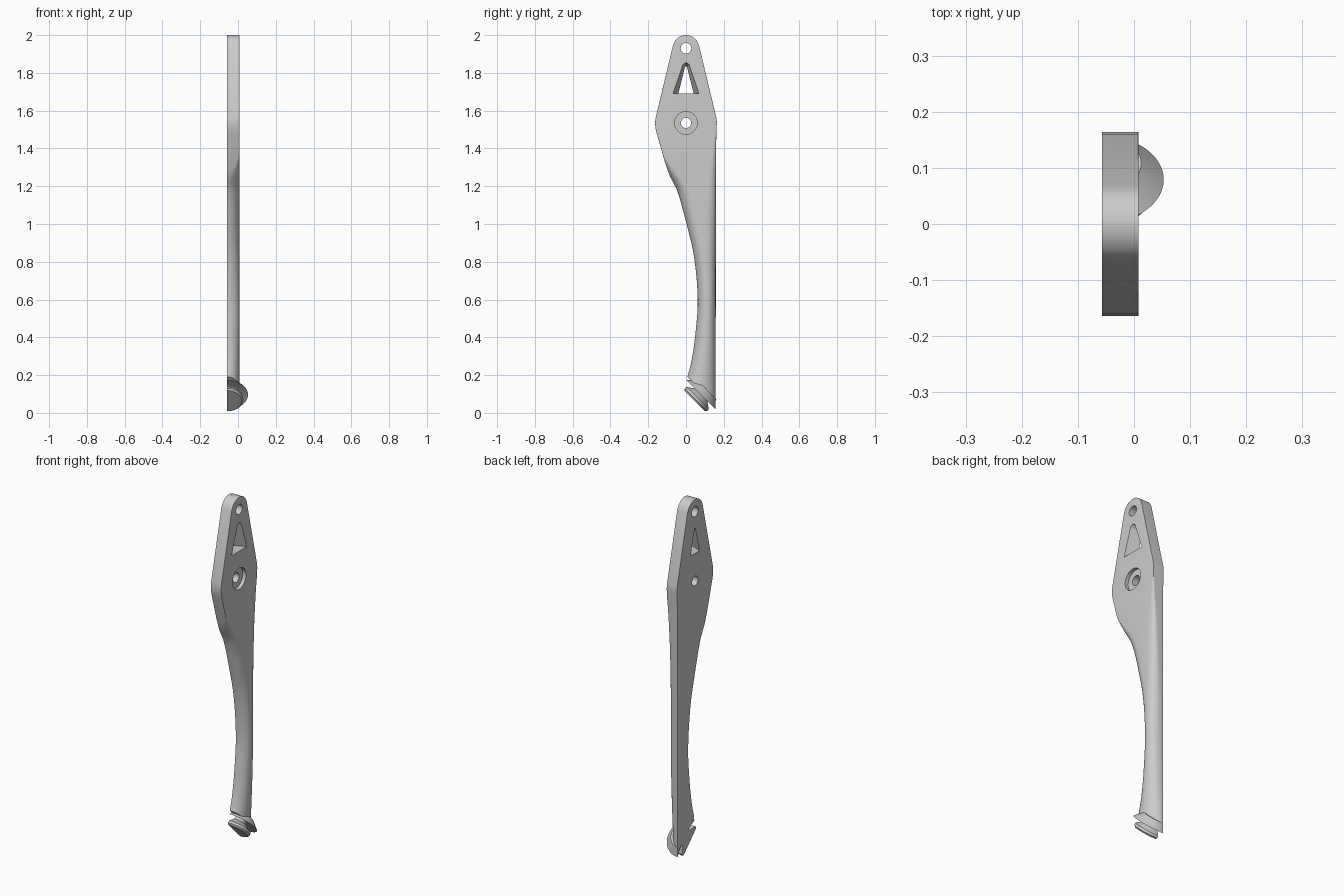
import bpy, bmesh, math
from mathutils import Vector

if "Cube" in bpy.data.objects:
    bpy.data.objects.remove(bpy.data.objects["Cube"])

BACK, DEPTH = -0.057, 0.065          # flat side and thickness of the lever
U = Vector((0, 1, 1)).normalized()   # axis of the tilted foot
V = Vector((0, 1, -1)).normalized()

grey = bpy.data.materials.new("grey metal")
grey.use_nodes = True
grey.diffuse_color = (0.6, 0.6, 0.6, 1)
grey.node_tree.nodes["Principled BSDF"].inputs["Base Color"].default_value = (0.6, 0.6, 0.6, 1)


def make_object(name, bm):
    bmesh.ops.recalc_face_normals(bm, faces=bm.faces)
    mesh = bpy.data.meshes.new(name)
    bm.to_mesh(mesh)
    bm.free()
    mesh.materials.append(grey)
    obj = bpy.data.objects.new(name, mesh)
    bpy.context.collection.objects.link(obj)
    return obj


def select(obj):
    bpy.ops.object.select_all(action='DESELECT')
    obj.select_set(True)
    bpy.context.view_layer.objects.active = obj


def bridge(bm, rings):
    """Join closed rings of points into a capped solid."""
    loops = [[bm.verts.new(p) for p in ring] for ring in rings]
    for a, b in zip(loops, loops[1:]):
        for i in range(len(a)):
            j = (i + 1) % len(a)
            bm.faces.new((a[i], a[j], b[j], b[i]))
    bm.faces.new(loops[0])
    bm.faces.new(loops[-1])


def curve(points, z, smooth=True):
    """Interpolate (z, value) pairs listed from low to high."""
    def slope(k):
        a, b = points[max(k - 1, 0)], points[min(k + 1, len(points) - 1)]
        return (b[1] - a[1]) / (b[0] - a[0])
    z = min(max(z, points[0][0]), points[-1][0])
    k = max(i for i in range(len(points) - 1) if points[i][0] <= z)
    (z0, a), (z1, b) = points[k], points[k + 1]
    h = z1 - z0
    t = (z - z0) / h
    if not smooth:
        return a + (b - a) * t
    return (a * (1 + 2 * t) * (1 - t) ** 2 + slope(k) * h * t * (1 - t) ** 2
            + b * t * t * (3 - 2 * t) + slope(k + 1) * h * t * t * (t - 1))


# Lever: sections stacked along z, square at the head and rounded on the shank
front_edge = [(-0.1, -0.1), (0.17, 0.0), (0.27, 0.028), (0.42, 0.05), (0.6, 0.062), (0.83, 0.042),
              (1.0, 0.003), (1.18, -0.048), (1.26, -0.088), (1.35, -0.118), (1.48, -0.155)]
rear_edge = [(0, 0.157), (1.4, 0.159), (1.5, 0.162)]
head_half = [(1.48, 0.155), (1.505, 0.161), (1.535, 0.164), (1.565, 0.16), (1.95, 0.068)]
front_drop = [(0.2, 1), (1.23, 1), (1.29, 0.55), (1.36, 0.02)]
front_round = [(0.2, 1), (0.8, 1), (1.1, 0.8), (1.25, 0.45), (1.36, 0.01)]
rear_drop = [(0.2, 1), (0.8, 0.8), (1.2, 0.45), (1.5, 0.02)]
rear_round = [(0.2, 1), (0.8, 0.9), (1.2, 0.4), (1.5, 0.01)]


def section(z):
    if z > 1.95:
        y1 = math.sqrt(max(0.07 ** 2 - (z - 1.93) ** 2, 0.00001))
    else:
        y1 = curve(head_half, z, False)
    y0 = -y1
    if z < 1.48:
        y0 = curve(front_edge, z)
    if z < 1.5:
        y1 = curve(rear_edge, z)
    half = (y1 - y0) / 2
    ring = [(BACK, y0, z)]
    for side, drop, rounding in ((0, front_drop, front_round), (1, rear_drop, rear_round)):
        rx = DEPTH * curve(drop, z, False) * 0.995
        ry = half * curve(rounding, z, False) * 0.98
        arc = []
        for i in range(10):
            a = math.pi / 2 * i / 9
            inset = ry * (1 - math.cos(a))
            x = BACK + DEPTH - rx * (1 - math.sin(a))
            arc.append((x, y1 - inset if side else y0 + inset, z))
        ring += arc[::-1] if side else arc
    return ring + [(BACK, y1, z)]


levels = [-0.1 + 0.03 * i for i in range(53)]
levels += [p[0] for p in head_half]
levels += [1.93 + 0.07 * math.sin(math.radians(a)) for a in range(22, 90, 6)] + [2.0]
levels = sorted(set(levels))
bm = bmesh.new()
bridge(bm, [section(z) for z in levels])
# Slanted lower end
cut = bmesh.ops.bisect_plane(bm, geom=bm.verts[:] + bm.edges[:] + bm.faces[:],
                             plane_co=U * 0.14, plane_no=U, clear_inner=True)
bmesh.ops.holes_fill(bm, edges=[e for e in bm.edges if e.is_boundary])
lever = make_object("lever_arm", bm)


# Holes through the head
def round_hole(z, radius, x0, x1):
    bm = bmesh.new()
    ring = [(radius * math.cos(math.tau * i / 40), z + radius * math.sin(math.tau * i / 40))
            for i in range(40)]
    bridge(bm, [[(x, y, h) for y, h in ring] for x in (x0, x1)])
    return make_object("hole_cutter", bm)


def window():
    bm = bmesh.new()
    rings = []
    for x, base, tip, top in ((-0.07, 0.039, 0.005, 1.835), (BACK, 0.04, 0.006, 1.838),
                              (0.008, 0.068, 0.016, 1.855), (0.02, 0.073, 0.018, 1.858)):
        rings.append([(x, -base, 1.692), (x, base, 1.692), (x, tip, top - 0.01),
                      (x, 0, top), (x, -tip, top - 0.01)])
    bridge(bm, rings)
    return make_object("window_cutter", bm)


for cutter in (round_hole(1.93, 0.028, -0.1, 0.1), round_hole(1.535, 0.027, -0.1, 0.1),
               round_hole(1.535, 0.06, -0.012, 0.1), window()):
    cutter.hide_render = True
    mod = lever.modifiers.new("cut", 'BOOLEAN')
    mod.operation = 'DIFFERENCE'
    mod.solver = 'EXACT'
    mod.object = cutter
    select(lever)
    bpy.ops.object.modifier_apply(modifier=mod.name)
    bpy.data.objects.remove(cutter)


# Foot: half-turned flange, neck and pad on the tilted axis
def half_turn(name, profile, steps=32):
    bm = bmesh.new()
    centre = Vector((BACK, 0, 0)) - V * 0.012
    rings = []
    for i in range(steps + 1):
        a = math.pi * (i / steps - 0.5)
        radial = Vector((math.cos(a), 0, 0)) + V * math.sin(a)
        rings.append([centre + U * u + radial * r for u, r in profile])
    bridge(bm, rings)
    bmesh.ops.remove_doubles(bm, verts=bm.verts, dist=0.00001)
    return make_object(name, bm)


flange = half_turn("foot_flange", [(0.141, 0), (0.141, 0.05), (0.124, 0.11),
                                   (0.134, 0.1), (0.165, 0.07), (0.165, 0)])
pad = half_turn("foot_pad", [(0.078, 0), (0.078, 0.077), (0.086, 0.085), (0.099, 0.083),
                             (0.126, 0.045), (0.15, 0.045), (0.15, 0)])

for obj in (lever, flange, pad):
    select(obj)
    bpy.ops.object.shade_smooth_by_angle(angle=math.radians(28))
